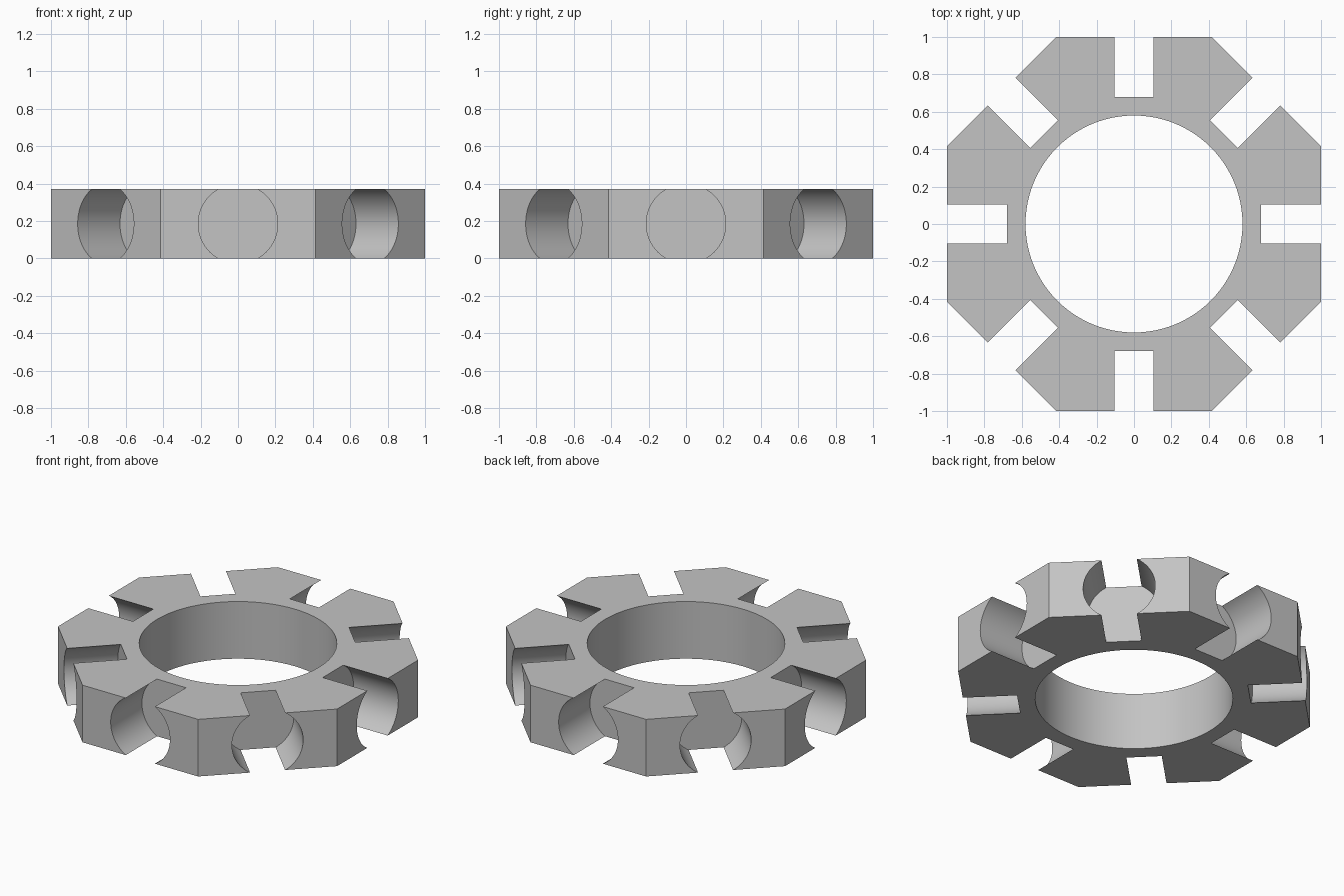
import bpy, bmesh
from math import cos, pi, radians
from mathutils import Matrix

HEIGHT = 0.37
BORE_RADIUS = 0.58
POCKET_RADIUS = 0.2125
POCKET_FLOOR = 0.68
POCKET_END = 1.2
MID = Matrix.Translation((0, 0, HEIGHT / 2))

if "Cube" in bpy.data.objects:
    bpy.data.objects.remove(bpy.data.objects["Cube"], do_unlink=True)


def cylinder(bm, radius, depth, segments, matrix):
    bmesh.ops.create_cone(bm, cap_ends=True, segments=segments, radius1=radius,
                          radius2=radius, depth=depth, matrix=matrix)


def to_object(bm, name):
    mesh = bpy.data.meshes.new(name)
    bm.to_mesh(mesh)
    bm.free()
    obj = bpy.data.objects.new(name, mesh)
    bpy.context.collection.objects.link(obj)
    return obj


# Grey metal
grey = bpy.data.materials.new("plain grey")
grey.use_nodes = True
colour = (0.55, 0.55, 0.55, 1)
grey.diffuse_color = colour
grey.node_tree.nodes["Principled BSDF"].inputs["Base Color"].default_value = colour

# Octagonal body with flats facing the axes
bm = bmesh.new()
cylinder(bm, 1 / cos(pi / 8), HEIGHT, 8, MID @ Matrix.Rotation(pi / 8, 4, "Z"))
body = to_object(bm, "octagonal_ring")
body.data.materials.append(grey)

# Cutter: central bore and eight radial flat-bottomed pockets
bm = bmesh.new()
cylinder(bm, BORE_RADIUS, 1, 96, MID)
for i in range(8):
    place = (MID @ Matrix.Rotation(i * pi / 4, 4, "Z")
             @ Matrix.Translation(((POCKET_FLOOR + POCKET_END) / 2, 0, 0))
             @ Matrix.Rotation(pi / 2, 4, "Y"))
    cylinder(bm, POCKET_RADIUS, POCKET_END - POCKET_FLOOR, 64, place)
cutter = to_object(bm, "hole_cutter")
cutter.data.materials.append(grey)
cutter.hide_render = True

# Cut the holes and keep only the finished ring
cut = body.modifiers.new("holes", "BOOLEAN")
cut.operation = "DIFFERENCE"
cut.solver = "EXACT"
cut.object = cutter
bpy.ops.object.select_all(action="DESELECT")
body.select_set(True)
bpy.context.view_layer.objects.active = body
bpy.ops.object.modifier_apply(modifier=cut.name)
bpy.data.objects.remove(cutter, do_unlink=True)

bpy.ops.object.shade_smooth_by_angle(angle=radians(25))
